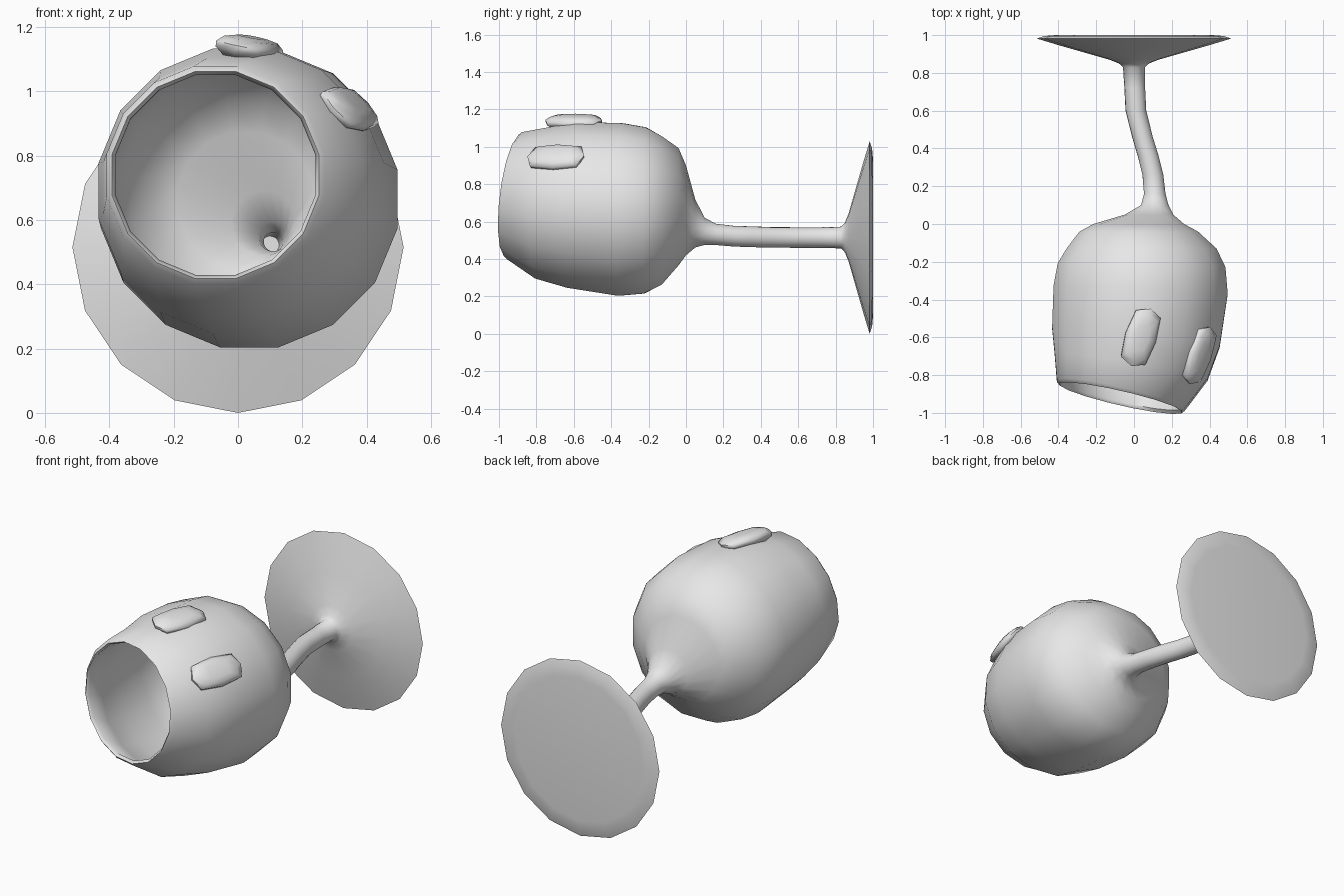
import bpy, bmesh, math
from mathutils import Vector

if "Cube" in bpy.data.objects:
    bpy.data.objects.remove(bpy.data.objects["Cube"], do_unlink=True)

SIDES = 16
HALF_STEP = math.pi / SIDES

grey = bpy.data.materials.new("plain grey")
grey.use_nodes = True
grey.diffuse_color = (0.8, 0.8, 0.8, 1)
grey.node_tree.nodes["Principled BSDF"].inputs["Base Color"].default_value = (0.8, 0.8, 0.8, 1)


def loft(name, rings, angle):
    """Skin a list of equal point loops and cap both ends."""
    bm = bmesh.new()
    loops = [[bm.verts.new(p) for p in ring] for ring in rings]
    n = len(loops[0])
    for a, b in zip(loops, loops[1:]):
        for i in range(n):
            j = (i + 1) % n
            bm.faces.new((a[i], a[j], b[j], b[i]))
    bm.faces.new(loops[0])
    bm.faces.new(loops[-1])
    bmesh.ops.recalc_face_normals(bm, faces=bm.faces)
    mesh = bpy.data.meshes.new(name)
    bm.to_mesh(mesh)
    bm.free()
    mesh.materials.append(grey)
    obj = bpy.data.objects.new(name, mesh)
    bpy.context.collection.objects.link(obj)
    bpy.ops.object.select_all(action="DESELECT")
    obj.select_set(True)
    bpy.context.view_layer.objects.active = obj
    bpy.ops.object.shade_smooth_by_angle(angle=math.radians(angle))
    return obj


def ring(x, y, z, r, tilt=0, shrink=0):
    """Cross-section across y, leaning with the mouth and twisting along the stem."""
    twist = HALF_STEP * min(1, max(0, (0.85 - y) / 0.7))
    pts = []
    for i in range(SIDES):
        a = 2 * HALF_STEP * i + twist
        dx, dz = (r - shrink) * math.cos(a), (r - shrink) * math.sin(a)
        pts.append((x + dx, y + tilt * (0.12 * dz - 0.227 * dx), z + dz))
    return pts


# Bowl sections from mouth to stem: x, y, z, radius, lean
bowl = [
    (-0.07, -0.905, 0.74, 0.345, 1),
    (-0.015, -0.76, 0.70, 0.412, 0.7),
    (0.01, -0.60, 0.69, 0.452, 0.5),
    (0.035, -0.35, 0.665, 0.47, 0.2),
    (0.04, -0.22, 0.66, 0.453, 0.1),
    (0.04, -0.13, 0.66, 0.405),
    (0.025, -0.04, 0.68, 0.32),
    (0.025, 0.0, 0.66, 0.245),
    (0.08, 0.05, 0.59, 0.13),
    (0.11, 0.10, 0.548, 0.074),
]
# Bent stem
stem = [
    (0.11, 0.16, 0.532, 0.058),
    (0.10, 0.26, 0.522, 0.056),
    (0.075, 0.36, 0.519, 0.056),
    (0.045, 0.46, 0.516, 0.055),
    (0.01, 0.60, 0.515, 0.055),
    (0.004, 0.72, 0.515, 0.055),
    (0, 0.83, 0.515, 0.058),
]
# Flared foot
foot = [(0, y, 0.515, r) for y, r in
        ((0.85, 0.08), (0.87, 0.13), (0.92, 0.305), (0.95, 0.41),
         (0.982, 0.515), (0.995, 0.475), (1.0, 0.42))]

# Hollow inside runs from the stem back up to the mouth
inside = [ring(*s, shrink=0.028) for s in [stem[1], stem[0]] + bowl[::-1]]
lip = [ring(-0.07, -0.922, 0.74, 0.328, 1)]
outside = [ring(*s) for s in bowl + stem + foot]
loft("goblet", inside + lip + outside, 65)


def eye(name, centre, normal, size):
    """Flattened oblong pad lying on the bowl, long way along the bowl axis."""
    n = Vector(normal).normalized()
    u = Vector((0.33, 1, 0))
    u = (u - n * u.dot(n)).normalized()
    v = n.cross(u)

    def soft(c):
        return math.copysign(abs(c) ** 0.6, c) if abs(c) > 0.001 else 0

    rings = []
    for h, k in ((-1, 0.7), (-0.3, 0.98), (0.2, 1), (0.75, 0.8), (1, 0.45)):
        rings.append([Vector(centre) + n * h * size[2]
                      + u * k * size[0] * soft(math.cos(i * math.pi / 4))
                      + v * k * size[1] * soft(math.sin(i * math.pi / 4))
                      for i in range(8)])
    return loft(name, rings, 65)


eye("right_eye", (0.035, -0.6, 1.135), (0.2, -0.05, 1), (0.16, 0.085, 0.035))
eye("left_eye", (0.345, -0.695, 0.945), (0.7, -0.25, 0.7), (0.16, 0.085, 0.035))
